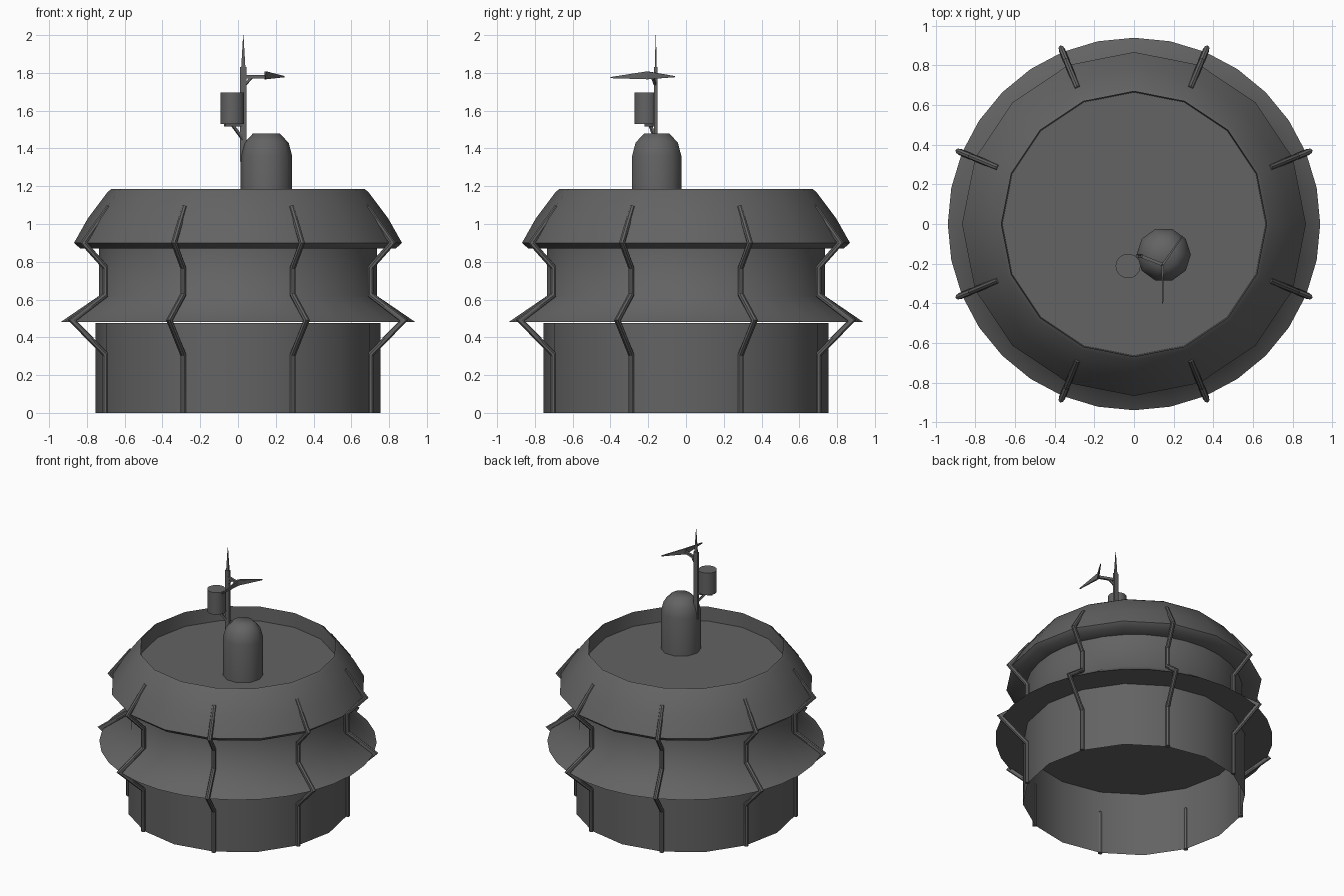
import bpy, bmesh, math
from mathutils import Vector

if "Cube" in bpy.data.objects:
    bpy.data.objects.remove(bpy.data.objects["Cube"])

grey = bpy.data.materials.new("dark_grey")
grey.diffuse_color = (0.125, 0.125, 0.125, 1)
grey.use_nodes = True
grey.node_tree.nodes["Principled BSDF"].inputs["Base Color"].default_value = grey.diffuse_color


def finish(bm, name, angle=None):
    me = bpy.data.meshes.new(name)
    bm.to_mesh(me)
    bm.free()
    me.materials.append(grey)
    ob = bpy.data.objects.new(name, me)
    bpy.context.collection.objects.link(ob)
    if angle:
        bpy.ops.object.select_all(action='DESELECT')
        ob.select_set(True)
        bpy.context.view_layer.objects.active = ob
        bpy.ops.object.shade_smooth_by_angle(angle=math.radians(angle))
    return ob


def lathe(name, profile, sides, centre=(0, 0), cap_top=False, cap_bottom=False, angle=65):
    """Spin (radius, z) points around a vertical axis."""
    bm = bmesh.new()
    rings = []
    for r, z in profile:
        rings.append([bm.verts.new((centre[0] + r * math.cos(math.tau * i / sides),
                                    centre[1] + r * math.sin(math.tau * i / sides), z))
                      for i in range(sides)])
    for a, b in zip(rings, rings[1:]):
        for i in range(sides):
            j = (i + 1) % sides
            bm.faces.new((a[i], a[j], b[j], b[i]))
    if cap_top:
        bm.faces.new(rings[-1])
    if cap_bottom:
        bm.faces.new(rings[0][::-1])
    return finish(bm, name, angle)


def tube(name, points, radius, sides=8):
    """Mitred tube along a planar path."""
    pts = [Vector(p) for p in points]
    bm = bmesh.new()
    dirs = [(b - a).normalized() for a, b in zip(pts, pts[1:])]
    flat = Vector((0, 0, 1)).cross(pts[1] - pts[0])
    if flat.length < 1e-6:
        flat = Vector((0, 1, 0))
    flat.normalize()
    rings = []
    for k, p in enumerate(pts):
        d0, d1 = dirs[max(k - 1, 0)], dirs[min(k, len(dirs) - 1)]
        t = (d0 + d1).normalized()
        n = flat.cross(t).normalized() / max(t.dot(d0), 0.5)
        rings.append([bm.verts.new(p + radius * (flat * math.cos(math.tau * i / sides)
                                                 + n * math.sin(math.tau * i / sides)))
                      for i in range(sides)])
    for a, b in zip(rings, rings[1:]):
        for i in range(sides):
            j = (i + 1) % sides
            bm.faces.new((a[i], a[j], b[j], b[i]))
    bm.faces.new(rings[0][::-1])
    bm.faces.new(rings[-1])
    bmesh.ops.recalc_face_normals(bm, faces=bm.faces)
    return finish(bm, name, 35)


def taper(name, start, end, size0, size1):
    """Four-sided bar; sizes are (width, height) at each end."""
    s, e = Vector(start), Vector(end)
    d = (e - s).normalized()
    side = d.cross(Vector((0, 0, 1)))
    side = Vector((1, 0, 0)) if side.length < 1e-6 else side.normalized()
    up = side.cross(d)
    bm = bmesh.new()
    rings = [[bm.verts.new(p + side * w * u / 2 + up * h * v / 2)
              for u, v in ((-1, -1), (1, -1), (1, 1), (-1, 1))]
             for p, (w, h) in ((s, size0), (e, size1))]
    for i in range(4):
        j = (i + 1) % 4
        bm.faces.new((rings[0][i], rings[0][j], rings[1][j], rings[1][i]))
    bm.faces.new(rings[0][::-1])
    bm.faces.new(rings[1])
    bmesh.ops.recalc_face_normals(bm, faces=bm.faces)
    return finish(bm, name)


# Main body: open-bottomed base, flared skirt with neck, and recessed upper drum
lathe("base", [(0.755, 0), (0.755, 0.475)], 16, cap_top=True)
lathe("skirt_and_neck", [(0.70, 0.48), (0.94, 0.48), (0.735, 0.62), (0.735, 0.88)], 32)
lathe("upper_drum", [(0.70, 0.87), (0.835, 0.87), (0.868, 0.90), (0.795, 1.03),
                     (0.69, 1.17), (0.67, 1.185), (0.665, 1.08)], 16, cap_top=True)

# Eight bent pipes following the outside of the body
pipe_path = [(0.76, 0), (0.76, 0.31), (0.95, 0.49), (0.76, 0.625),
             (0.76, 0.77), (0.885, 0.90), (0.74, 1.09)]
for k in range(8):
    a = math.tau * (k + 0.5) / 8
    c, s = math.cos(a), math.sin(a)
    bm_pts = [(r * c, r * s, z) for r, z in pipe_path]
    # lay the path out along x, then turn it into place
    pipe = tube(f"pipe_{k + 1}", [(r, 0, z) for r, z in pipe_path], 0.016)
    pipe.rotation_euler.z = a

# Domed roof hatch
lathe("hatch_dome", [(0.137, 1.08), (0.137, 1.36), (0.118, 1.43), (0.07, 1.48)],
      10, (0.15, -0.155), cap_top=True, angle=50)

# Mast with needle tip
taper("mast", (0.028, -0.16, 1.33), (0.028, -0.16, 1.83), (0.034, 0.018), (0.034, 0.018))
taper("mast_needle", (0.028, -0.16, 1.83), (0.028, -0.16, 2.0), (0.022, 0.01), (0.002, 0.002))

# Canister and its bracket
lathe("canister", [(0.063, 1.53), (0.063, 1.695)], 14, (-0.03, -0.212),
      cap_top=True, cap_bottom=True)
taper("canister_shelf", (-0.07, -0.212, 1.523), (0.02, -0.165, 1.523), (0.02, 0.016), (0.02, 0.016))
taper("canister_brace", (-0.03, -0.19, 1.525), (0.025, -0.162, 1.45), (0.014, 0.014), (0.014, 0.014))

# Wind vane: support arm, brace and two swept blades
hub = (0.145, -0.205, 1.787)
taper("vane_arm", (0.03, -0.16, 1.78), (0.15, -0.207, 1.78), (0.016, 0.018), (0.016, 0.018))
taper("vane_brace", (0.035, -0.162, 1.735), (0.075, -0.178, 1.778), (0.012, 0.012), (0.012, 0.012))
for k, tip in enumerate([(0.145, -0.40, 1.775), (0.245, -0.06, 1.78)]):
    taper(f"vane_blade_{k + 1}", hub, tip, (0.012, 0.042), (0.005, 0.006))
